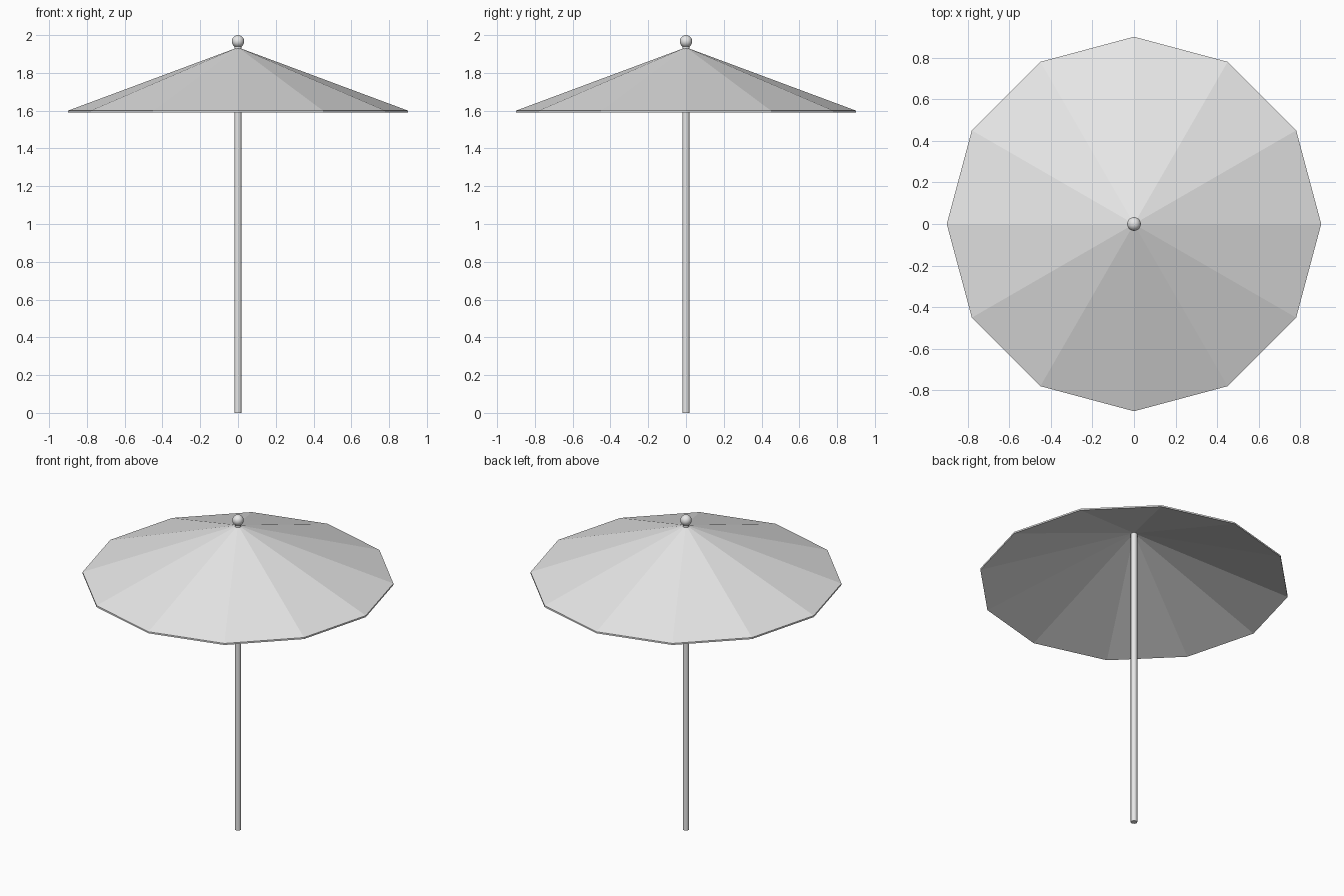
import bpy
import bmesh
from math import cos, sin, pi, radians

cube = bpy.data.objects.get("Cube")
if cube:
    bpy.data.objects.remove(cube, do_unlink=True)

SIDES = 12
RADIUS = 0.9
RIM_Z, APEX_Z = 1.60, 1.935
THICKNESS = 0.01

grey = bpy.data.materials.new("light_grey")
grey.use_nodes = True
colour = (0.8, 0.8, 0.8, 1)
grey.diffuse_color = colour
grey.node_tree.nodes["Principled BSDF"].inputs["Base Color"].default_value = colour


def finish(obj, name, smooth):
    obj.name = obj.data.name = name
    obj.data.materials.append(grey)
    if smooth:
        bpy.ops.object.shade_smooth_by_angle(angle=radians(40))


# Canopy: a thin, hollow, faceted cone made of an outer and an inner skin
bm = bmesh.new()


def cone_skin(drop):
    apex = bm.verts.new((0, 0, APEX_Z - drop))
    rim = [bm.verts.new((RADIUS * cos(2 * pi * i / SIDES),
                         RADIUS * sin(2 * pi * i / SIDES),
                         RIM_Z - drop)) for i in range(SIDES)]
    return apex, rim


top, outer = cone_skin(0)
under, inner = cone_skin(THICKNESS)
for i in range(SIDES):
    j = (i + 1) % SIDES
    bm.faces.new((top, outer[i], outer[j]))
    bm.faces.new((under, inner[j], inner[i]))
    bm.faces.new((outer[i], inner[i], inner[j], outer[j]))
mesh = bpy.data.meshes.new("canopy")
bm.to_mesh(mesh)
bm.free()
canopy = bpy.data.objects.new("canopy", mesh)
bpy.context.collection.objects.link(canopy)
finish(canopy, "canopy", False)

# Pole: runs from the ground through the canopy up to the finial
POLE_TOP = 1.95
bpy.ops.mesh.primitive_cylinder_add(vertices=16, radius=0.019, depth=POLE_TOP,
                                    location=(0, 0, POLE_TOP / 2))
finish(bpy.context.object, "pole", True)

# Finial: small ball on the tip
BALL = 0.033
bpy.ops.mesh.primitive_uv_sphere_add(segments=24, ring_count=16, radius=BALL,
                                     location=(0, 0, 2 - BALL))
finish(bpy.context.object, "finial", True)
